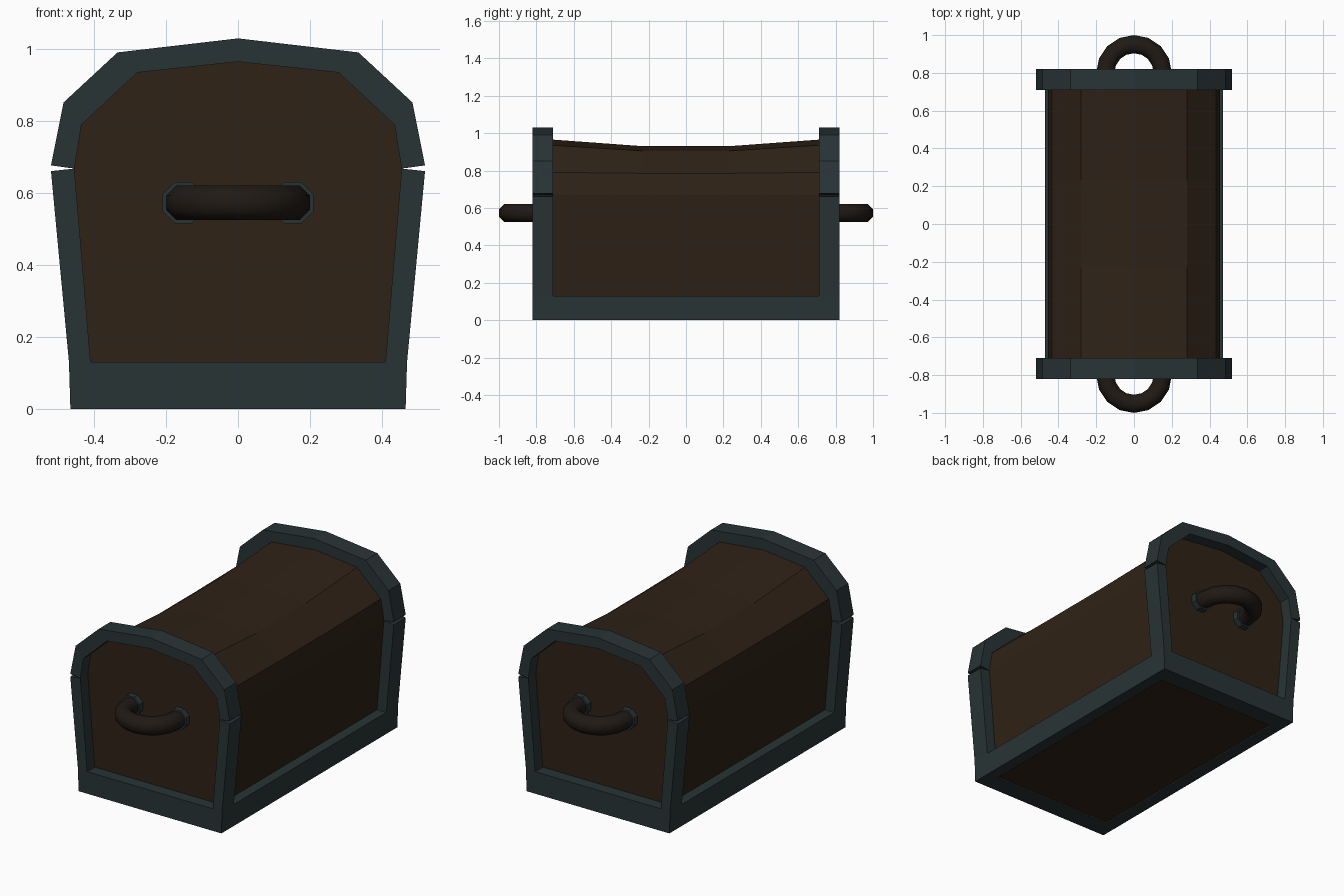
import bpy, bmesh, math
from mathutils import Vector

if "Cube" in bpy.data.objects:
    bpy.data.objects.remove(bpy.data.objects["Cube"])


def material(name, rgb):
    m = bpy.data.materials.new(name)
    m.diffuse_color = (*rgb, 1)
    m.use_nodes = True
    m.node_tree.nodes["Principled BSDF"].inputs["Base Color"].default_value = m.diffuse_color
    return m


IRON = material("iron", (0.022, 0.034, 0.036))
WOOD = material("wood", (0.028, 0.016, 0.008))
DARK = material("dark_iron", (0.014, 0.010, 0.007))


def loft(name, rings, mat, smooth=False):
    """Skin closed rings of equal length and cap both ends."""
    bm = bmesh.new()
    rows = [[bm.verts.new(p) for p in ring] for ring in rings]
    n = len(rows[0])
    for a, b in zip(rows, rows[1:]):
        for i in range(n):
            j = (i + 1) % n
            bm.faces.new((a[i], a[j], b[j], b[i]))
    bm.faces.new(rows[0])
    bm.faces.new(rows[-1])
    bmesh.ops.recalc_face_normals(bm, faces=bm.faces)
    me = bpy.data.meshes.new(name)
    bm.to_mesh(me)
    bm.free()
    me.materials.append(mat)
    ob = bpy.data.objects.new(name, me)
    bpy.context.collection.objects.link(ob)
    if smooth:
        bpy.ops.object.select_all(action='DESELECT')
        bpy.context.view_layer.objects.active = ob
        ob.select_set(True)
        bpy.ops.object.shade_smooth_by_angle(angle=math.radians(50))
    return ob


def band(name, outer, inner, y0, y1):
    """Iron band between two matching x-z paths, y0 to y1 deep."""
    return loft(name, [[(*(o[0], y0), o[1]), (o[0], y1, o[1]),
                        (i[0], y1, i[1]), (i[0], y0, i[1])]
                       for o, i in zip(outer, inner)], IRON)


def mirrored(half):
    """Right-hand path (ending near the centre) completed on the left."""
    return half + [(-x, z) for x, z in reversed(half) if x > 0]


# Wooden chest with a gently sagging lid
inner_lid = [(0.455, 0.668), (0.435, 0.79), (0.28, 0.935), (0, 0.965)]
profile = mirrored([(0.40, 0.008), (0.41, 0.13)] + inner_lid)
top_mid = {0.935: 0.905, 0.965: 0.93, 0.79: 0.785}
sections = []
for y in (-0.75, -0.71, -0.23, 0.23, 0.71, 0.75):
    sag = abs(y) < 0.5
    sections.append([(x, y, top_mid.get(z, z) if sag else z) for x, z in profile])
loft("wooden_chest", sections, WOOD)

# Iron frames at both ends
lid_out = mirrored([(0.52, 0.677), (0.485, 0.852), (0.335, 0.991), (0, 1.03)])
lid_in = mirrored(inner_lid)
base_out = mirrored([(0.52, 0.661), (0.47, 0.13), (0.466, 0)])
base_in = mirrored([(0.455, 0.668), (0.424, 0.30), (0.41, 0.13)])
for s, end in ((-1, "front"), (1, "back")):
    y0, y1 = sorted((s * 0.71, s * 0.82))
    band(end + "_lid_band", lid_out, lid_in, y0, y1)
    # the bottom bar and both posts form one U shape
    band(end + "_base_band", base_out, base_in, y0, y1)

# Iron rails along the bottom sides
for s, side in ((-1, "left"), (1, "right")):
    rail = [(0.466, 0), (0.47, 0.13), (0.405, 0.13), (0.395, 0)]
    loft(side + "_bottom_rail",
         [[(s * x, y, z) for x, z in rail] for y in (-0.71, 0.71)], IRON)

# Ring handles with iron collars
HZ, R = 0.573, 0.152
for s, end in ((-1, "front"), (1, "back")):
    path = [(R, 0.755, 0)]
    path += [(R * math.cos(a), 0.80 + R * math.sin(a), a)
             for a in (math.pi * k / 8 for k in range(9))]
    path.append((-R, 0.755, math.pi))
    rings = []
    for x, y, a in path:
        out = Vector((math.cos(a), math.sin(a), 0))
        ring = []
        for k in range(8):
            t = math.radians(22.5 + 45 * k)
            p = Vector((x, y, HZ)) + 0.052 * (math.cos(t) * out + math.sin(t) * Vector((0, 0, 1)))
            ring.append((p.x, s * p.y, p.z))
        rings.append(ring)
    loft(end + "_handle", rings, DARK, smooth=True)
    for x, side in ((-R, "left"), (R, "right")):
        loft(f"{end}_{side}_collar",
             [[(x + r * math.cos(k * math.pi / 4 + math.pi / 8), s * y,
                HZ + r * math.sin(k * math.pi / 4 + math.pi / 8)) for k in range(8)]
              for y, r in ((0.745, 0.062), (0.785, 0.062))], IRON)
